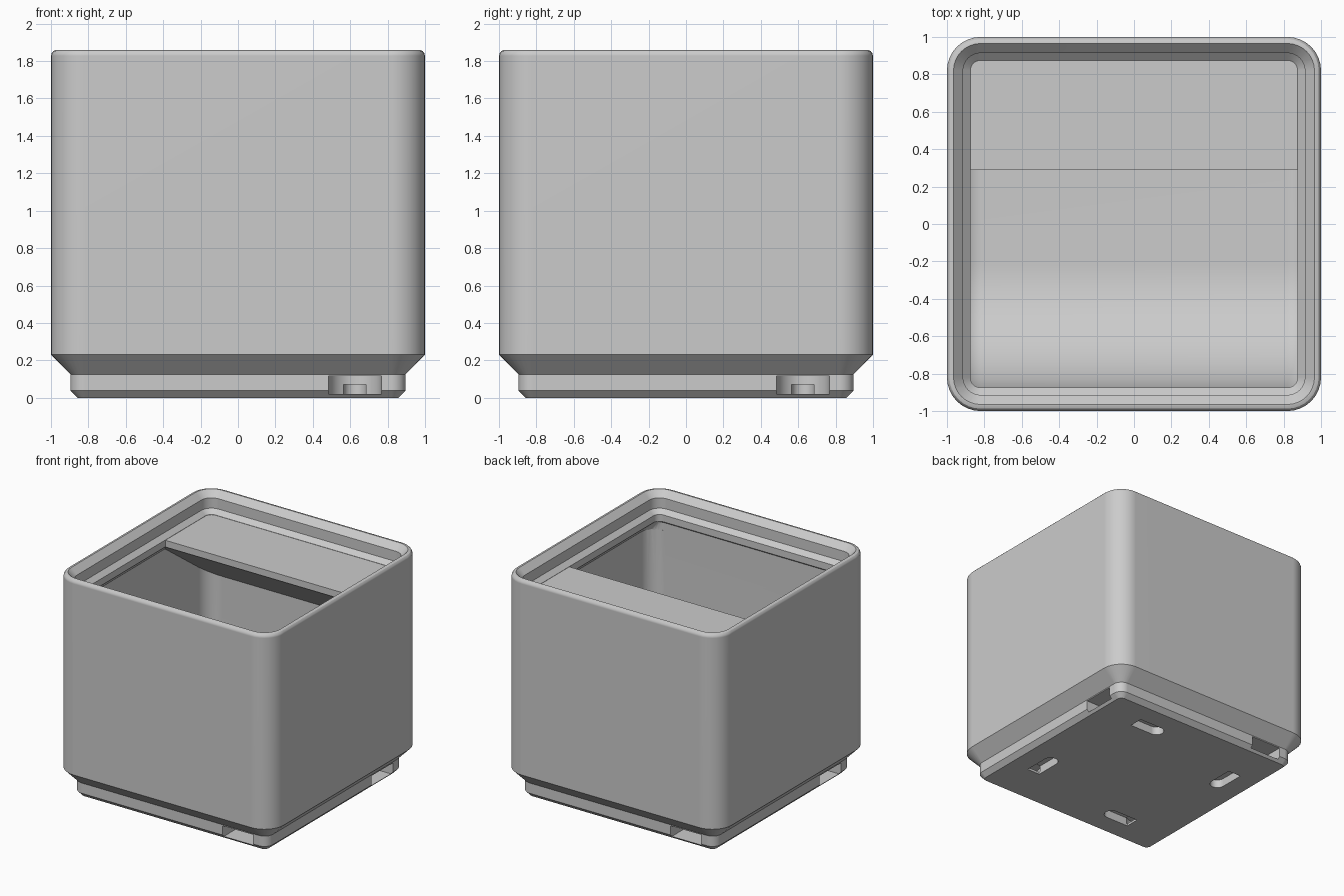
import bpy, bmesh, math
from mathutils import Matrix

if "Cube" in bpy.data.objects:
    bpy.data.objects.remove(bpy.data.objects["Cube"])

grey = bpy.data.materials.new("light grey")
grey.diffuse_color = (0.6, 0.6, 0.6, 1)
grey.use_nodes = True
grey.node_tree.nodes["Principled BSDF"].inputs["Base Color"].default_value = grey.diffuse_color


def loft(name, rings, turn=0):
    """Closed solid through rings of equal point count."""
    bm = bmesh.new()
    loops = [[bm.verts.new(p) for p in ring] for ring in rings]
    n = len(loops[0])
    for a, b in zip(loops, loops[1:]):
        for i in range(n):
            j = (i + 1) % n
            bm.faces.new((a[i], a[j], b[j], b[i]))
    bm.faces.new(loops[0][::-1])
    bm.faces.new(loops[-1])
    bmesh.ops.recalc_face_normals(bm, faces=bm.faces)
    bm.transform(Matrix.Rotation(turn, 4, 'Z'))
    mesh = bpy.data.meshes.new(name)
    bm.to_mesh(mesh)
    bm.free()
    ob = bpy.data.objects.new(name, mesh)
    ob.data.materials.append(grey)
    bpy.context.collection.objects.link(ob)
    return ob


def arc(cx, cy, r, a0, a1, n):
    return [(cx + r * math.cos(math.radians(a0 + (a1 - a0) * i / n)),
             cy + r * math.sin(math.radians(a0 + (a1 - a0) * i / n))) for i in range(n + 1)]


def square(half, r, z, front=None):
    """Rounded square ring; front overrides the -y extent."""
    f = (front or half) - r
    h = half - r
    pts = []
    for cx, cy, a in ((h, h, 0), (-h, h, 90), (-h, -f, 180), (h, -f, 270)):
        pts += arc(cx, cy, r, a, a + 90, 8)
    return [(x, y, z) for x, y in pts]


def apply(ob, mod):
    bpy.context.view_layer.objects.active = ob
    bpy.ops.object.modifier_apply(modifier=mod.name)


def cut(ob, tool, keep=False):
    mod = ob.modifiers.new("cut", 'BOOLEAN')
    mod.operation, mod.solver, mod.object = 'DIFFERENCE', 'EXACT', tool
    apply(ob, mod)
    if not keep:
        bpy.data.objects.remove(tool)


# Outer shell: stepped foot, straight walls, rounded rim
body = loft("storage_bin", [square(*s) for s in (
    (.858, .039, 0), (.896, .077, .039), (.896, .077, .125), (1, .18, .231),
    (1, .18, 1.828), (.996, .176, 1.843), (.987, .167, 1.854),
    (.973, .153, 1.859), (.94, .12, 1.859))])

# Cavity: scoop in front, flat floor, filleted back and side walls
def cavity_profile(d):
    return (arc(-.217, 1.017, .67 - d, 180, 270, 12)
            + arc(.819, .482, .135 - d, 270, 360, 6)
            + [(.954 - d, 1.555), (-.887 + d, 1.555)])

fillet = .135
steps = []
for i in range(7):
    a = math.radians(90 * i / 6)
    steps.append((.954 - fillet * (1 - math.sin(a)), min(fillet * (1 - math.cos(a)), .133)))
steps = [(x, d) for x, d in zip([s[0] for s in steps], [s[1] for s in steps][::1])]
# x grows with sin, inset shrinks as the wall curves away
ends = [(.954 - fillet + fillet * math.cos(math.radians(15 * i)),
         min(fillet * (1 - math.sin(math.radians(15 * i))), .133)) for i in range(7)]
half_rings = [[(x, y, z) for y, z in cavity_profile(d)] for x, d in ends]
mirrored = [[(-x, y, z) for x, y, z in ring] for ring in half_rings]
cavity = loft("cavity_cutter", mirrored + half_rings[::-1])

# Stacking lip opening
opening = loft("lip_cutter", [square(*s) for s in (
    (.952, .132, 1.552, .887), (.887, .067, 1.618, .887), (.875, .055, 1.63),
    (.875, .055, 1.687), (.914, .094, 1.722), (.914, .094, 1.808), (1, .18, 1.894))])

# Label shelf with sloped underside, kept solid at the back
shelf_profile = [(.29, 1.685), (.29, 1.629), (1.1, 1.04), (1.1, 1.685)]
shelf = loft("shelf_keeper", [[(x, y, z) for y, z in shelf_profile] for x in (-1.1, 1.1)])
cut(cavity, shelf, keep=True)
cut(opening, shelf)
cut(body, cavity)
cut(body, opening)

# Magnet pockets entering each side, with finger slots underneath
def slot(name, x0, x1, r, z0, z1, turn):
    pts = arc(x0, .625, r, 90, 270, 16) + [(x1, .625 - r), (x1, .625 + r)]
    return loft(name, [[(x, y, z) for x, y in pts] for z in (z0, z1)], turn)

for k in range(4):
    turn = k * math.pi / 2
    cut(body, slot("pocket_cutter", .625, 1.1, .141, .02, .116, turn))
    cut(body, slot("finger_slot_cutter", .292, .505, .06, -.05, .07, turn))

# Smooth rounded parts, crisp edges
bpy.ops.object.select_all(action='DESELECT')
body.select_set(True)
bpy.context.view_layer.objects.active = body
bpy.ops.object.shade_smooth_by_angle(angle=math.radians(30))
weighted = body.modifiers.new("flat_normals", 'WEIGHTED_NORMAL')
weighted.keep_sharp = True
